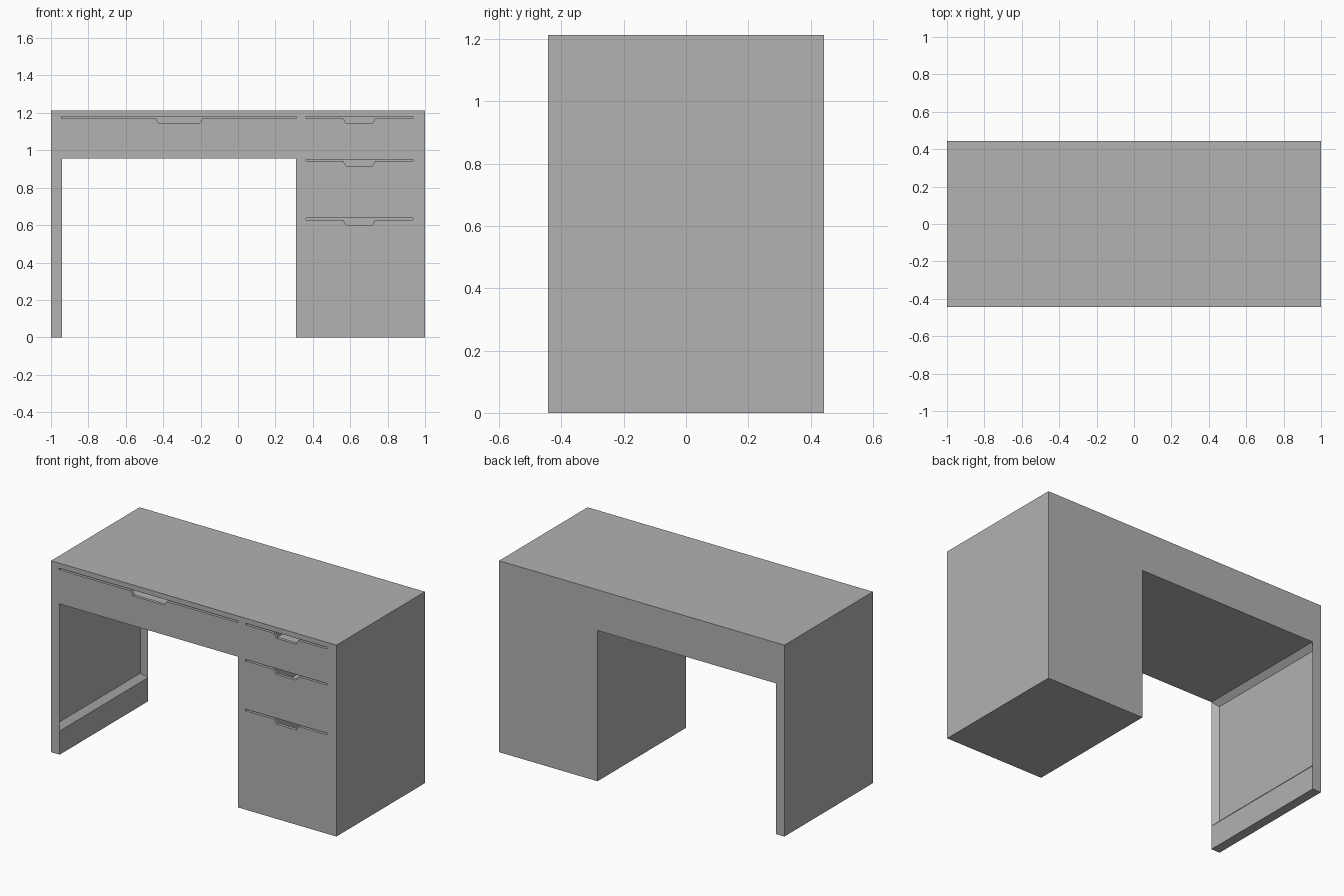
import bpy
import bmesh
from mathutils import Vector

default = bpy.data.objects.get("Cube")
if default:
    bpy.data.objects.remove(default, do_unlink=True)

HALF_DEPTH = 0.443
HEIGHT = 1.213
LEG_X = -0.94       # inner face of the leg
PEDESTAL_X = 0.31   # inner face of the drawer pedestal
KNEE_Z = 0.955      # top of the knee space
RAIL_Z = 0.15       # top of the leg's foot rail
BEVEL = 0.032       # slope and depth of the leg recess

grey = bpy.data.materials.new("plain_grey")
grey.use_nodes = True
grey.diffuse_color = (0.445, 0.445, 0.445, 1)
grey.node_tree.nodes["Principled BSDF"].inputs["Base Color"].default_value = grey.diffuse_color


def extrude_profile(name, points, y0, y1, edit=None):
    """Extrude an x-z outline from y0 to y1."""
    bm = bmesh.new()
    face = bm.faces.new([bm.verts.new((x, y0, z)) for x, z in points])
    result = bmesh.ops.extrude_face_region(bm, geom=[face])
    moved = [v for v in result["geom"] if isinstance(v, bmesh.types.BMVert)]
    bmesh.ops.translate(bm, verts=moved, vec=Vector((0, y1 - y0, 0)))
    bmesh.ops.recalc_face_normals(bm, faces=bm.faces[:])
    if edit:
        edit(bm)
    mesh = bpy.data.meshes.new(name)
    bm.to_mesh(mesh)
    bm.free()
    mesh.materials.append(grey)
    obj = bpy.data.objects.new(name, mesh)
    bpy.context.collection.objects.link(obj)
    return obj


def recess_leg(bm):
    """Sink the inner leg panel behind sloped borders."""
    bm.faces.ensure_lookup_table()
    for face in bm.faces[:]:
        c = face.calc_center_median()
        if abs(c.x - LEG_X) < 0.001 and c.z > RAIL_Z:
            bmesh.ops.inset_region(bm, faces=[face], thickness=BEVEL,
                                   depth=-BEVEL, use_even_offset=True)


def cut(target, cutter):
    cutter.hide_render = True
    mod = target.modifiers.new(cutter.name, "BOOLEAN")
    mod.operation = "DIFFERENCE"
    mod.solver = "EXACT"
    mod.object = cutter
    bpy.context.view_layer.objects.active = target
    bpy.ops.object.modifier_apply(modifier=mod.name)
    bpy.data.objects.remove(cutter, do_unlink=True)


# Desk body: top, leg and pedestal in one outline
desk = extrude_profile("desk_body", [
    (-1, 0), (LEG_X, 0), (LEG_X, RAIL_Z), (LEG_X, KNEE_Z),
    (PEDESTAL_X, KNEE_Z), (PEDESTAL_X, 0), (1, 0), (1, HEIGHT), (-1, HEIGHT),
], -HALF_DEPTH, HALF_DEPTH, recess_leg)

# Drawers: left x, right x, slot top, drawer floor, grip centre, grip half width
drawers = [
    (-0.943, 0.31, 1.181, 0.972, -0.315, 0.125),
    (0.363, 0.935, 1.181, 0.972, 0.648, 0.085),
    (0.363, 0.935, 0.952, 0.66, 0.648, 0.085),
    (0.363, 0.935, 0.637, 0.03, 0.648, 0.085),
]
for left, right, top, floor, mid, half in drawers:
    # Hollow inside of the drawer
    roof = top + 0.006
    cut(desk, extrude_profile("drawer_hollow", [
        (left, floor), (right, floor), (right, roof), (left, roof),
    ], -HALF_DEPTH + 0.02, HALF_DEPTH - 0.02))
    # Thin slot with a tapered finger grip through the front
    low, grip = top - 0.01, top - 0.037
    inner = half - 0.015
    cut(desk, extrude_profile("drawer_slot", [
        (left, low), (mid - half, low), (mid - inner, grip), (mid + inner, grip),
        (mid + half, low), (right, low), (right, top), (left, top),
    ], -HALF_DEPTH - 0.05, -HALF_DEPTH + 0.03))
